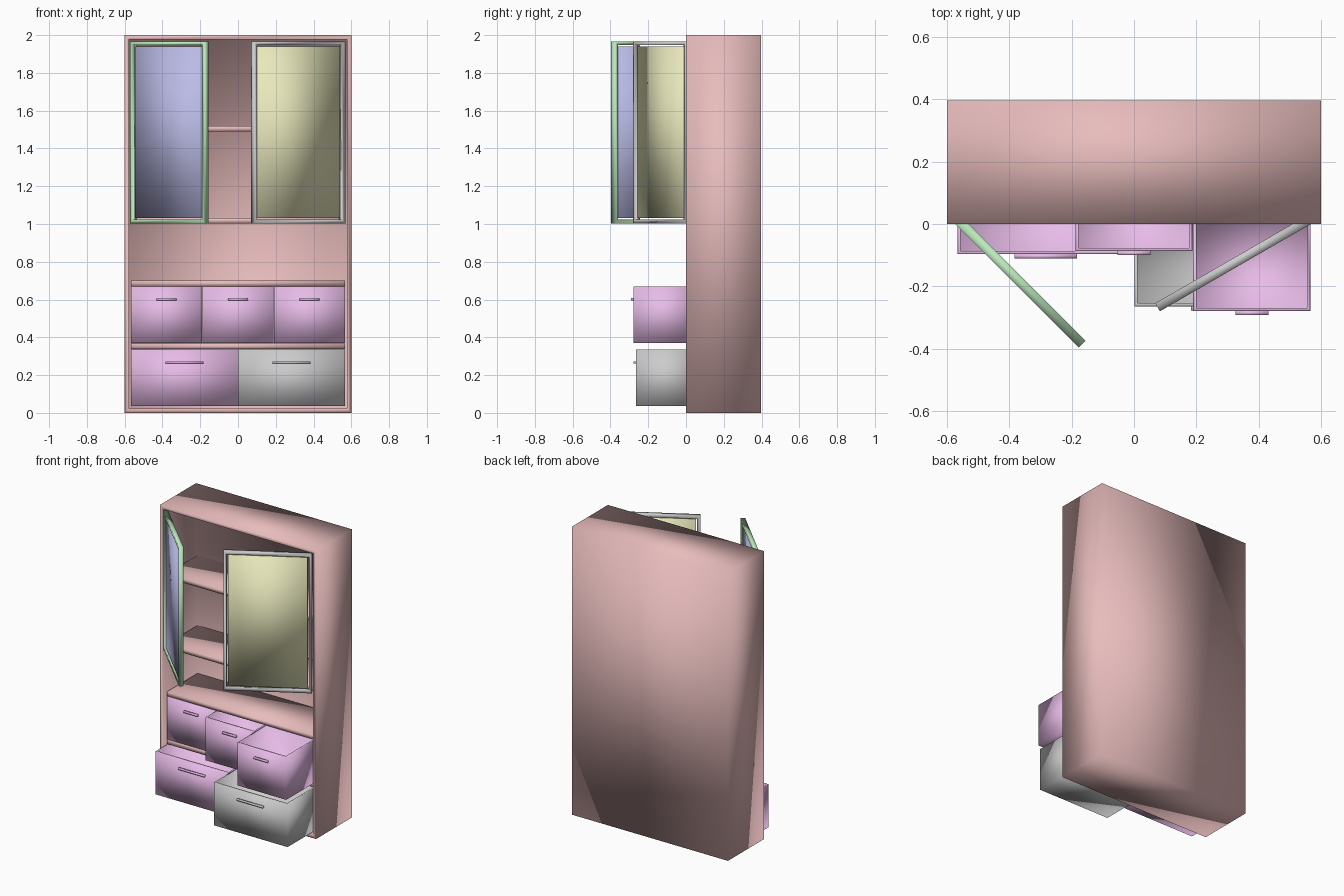
import bpy, bmesh, math
from mathutils import Vector

if "Cube" in bpy.data.objects:
    bpy.data.objects.remove(bpy.data.objects["Cube"])


def material(name, rgb):
    m = bpy.data.materials.new(name)
    m.diffuse_color = (*rgb, 1)
    m.use_nodes = True
    m.node_tree.nodes["Principled BSDF"].inputs["Base Color"].default_value = m.diffuse_color
    return m


SALMON = material("salmon", (0.8, 0.5, 0.5))
VIOLET = material("violet", (0.8, 0.5, 0.8))
GREEN = material("green", (0.5, 0.8, 0.5))
BLUE = material("blue", (0.5, 0.5, 0.8))
YELLOW = material("yellow", (0.8, 0.8, 0.5))


def add_box(bm, lo, hi):
    """Box between two corners; returns its faces."""
    verts = bmesh.ops.create_cube(bm, size=1)["verts"]
    for v in verts:
        v.co = Vector(hi[i] if v.co[i] > 0 else lo[i] for i in range(3))
    return list({f for v in verts for f in v.link_faces})


def side(faces, direction):
    """The face of a box that points along direction."""
    d = Vector(direction)
    for f in faces:
        f.normal_update()
    return max(faces, key=lambda f: f.normal.dot(d))


def hollow(bm, faces, direction, wall, depth):
    """Inset one side and push it inward to make an open box."""
    face = side(faces, direction)
    bmesh.ops.inset_region(bm, faces=[face], thickness=wall)
    out = bmesh.ops.extrude_discrete_faces(bm, faces=[face])["faces"]
    bmesh.ops.translate(bm, verts=out[0].verts, vec=Vector(direction) * -depth)


def finish(bm, name, mat):
    bmesh.ops.recalc_face_normals(bm, faces=bm.faces)
    for f in bm.faces:
        f.smooth = True
    mesh = bpy.data.meshes.new(name)
    bm.to_mesh(mesh)
    bm.free()
    if mat:
        mesh.materials.append(mat)
    obj = bpy.data.objects.new(name, mesh)
    bpy.context.collection.objects.link(obj)
    return obj


W, H, BACK = 0.6, 2.0, 0.396
WALL = 0.033
INNER = W - WALL
INSET = 0.03          # shelves sit behind the inset doors and drawers

# Cabinet shell with its shelves
bm = bmesh.new()
hollow(bm, add_box(bm, (-W, 0, 0), (W, BACK, H)), (0, -1, 0), WALL, BACK - 0.03)
for bottom, top in ((0.337, 0.368), (0.67, 0.7), (1.003, 1.033), (1.49, 1.52)):
    add_box(bm, (-INNER, INSET, bottom), (INNER, BACK - 0.03, top))
finish(bm, "cabinet_body", SALMON)


# Open-topped drawers, each with a bar handle
def drawer(name, x0, x1, z0, z1, front, handle_w, handle_z, mat):
    bm = bmesh.new()
    faces = add_box(bm, (x0, front, z0), (x1, front + 0.335, z1))
    hollow(bm, faces, (0, 0, 1), 0.014, z1 - z0 - 0.014)
    mid = (x0 + x1) / 2
    add_box(bm, (mid - handle_w / 2, front - 0.013, handle_z - 0.006),
            (mid + handle_w / 2, front, handle_z + 0.006))
    finish(bm, name, mat)


third = 2 * INNER / 3
for i, (label, front) in enumerate((("left", 0.03), ("middle", -0.087), ("right", -0.279))):
    x0 = -INNER + third * i
    drawer("upper_drawer_" + label, x0 + 0.001, x0 + third - 0.001, 0.37, 0.668,
           front, 0.106, 0.601, VIOLET)
drawer("lower_drawer_left", -INNER + 0.001, -0.001, 0.036, 0.335, -0.097, 0.2, 0.267, VIOLET)
drawer("lower_drawer_right", 0.001, INNER - 0.001, 0.036, 0.335, -0.264, 0.2, 0.267, None)


# Framed doors built along x from the hinge, then swung open
def door(label, sign, hinge_x, angle, frame_mat, panel_mat):
    length, thick, rail, z0, z1 = 0.56, 0.03, 0.028, 1.003, 1.967
    xa, xb = sorted((0, sign * length))
    bm = bmesh.new()
    faces = add_box(bm, (xa, 0, z0), (xb, thick, z1))
    pair = [side(faces, (0, d, 0)) for d in (-1, 1)]
    edges = []
    for f in pair:
        bmesh.ops.inset_region(bm, faces=[f], thickness=rail)
        edges += f.edges
    bmesh.ops.delete(bm, geom=pair, context='FACES_ONLY')
    bmesh.ops.bridge_loops(bm, edges=edges)
    frame = finish(bm, label + "_door_frame", frame_mat)

    bm = bmesh.new()
    add_box(bm, (xa + rail, 0.01, z0 + rail), (xb - rail, 0.02, z1 - rail))
    panel = finish(bm, label + "_door_panel", panel_mat)
    for obj in (frame, panel):
        obj.location.x = hinge_x
        obj.rotation_euler.z = -sign * math.radians(angle)


door("left", 1, -0.573, 45, GREEN, BLUE)
door("right", -1, 0.568, 30, None, YELLOW)
